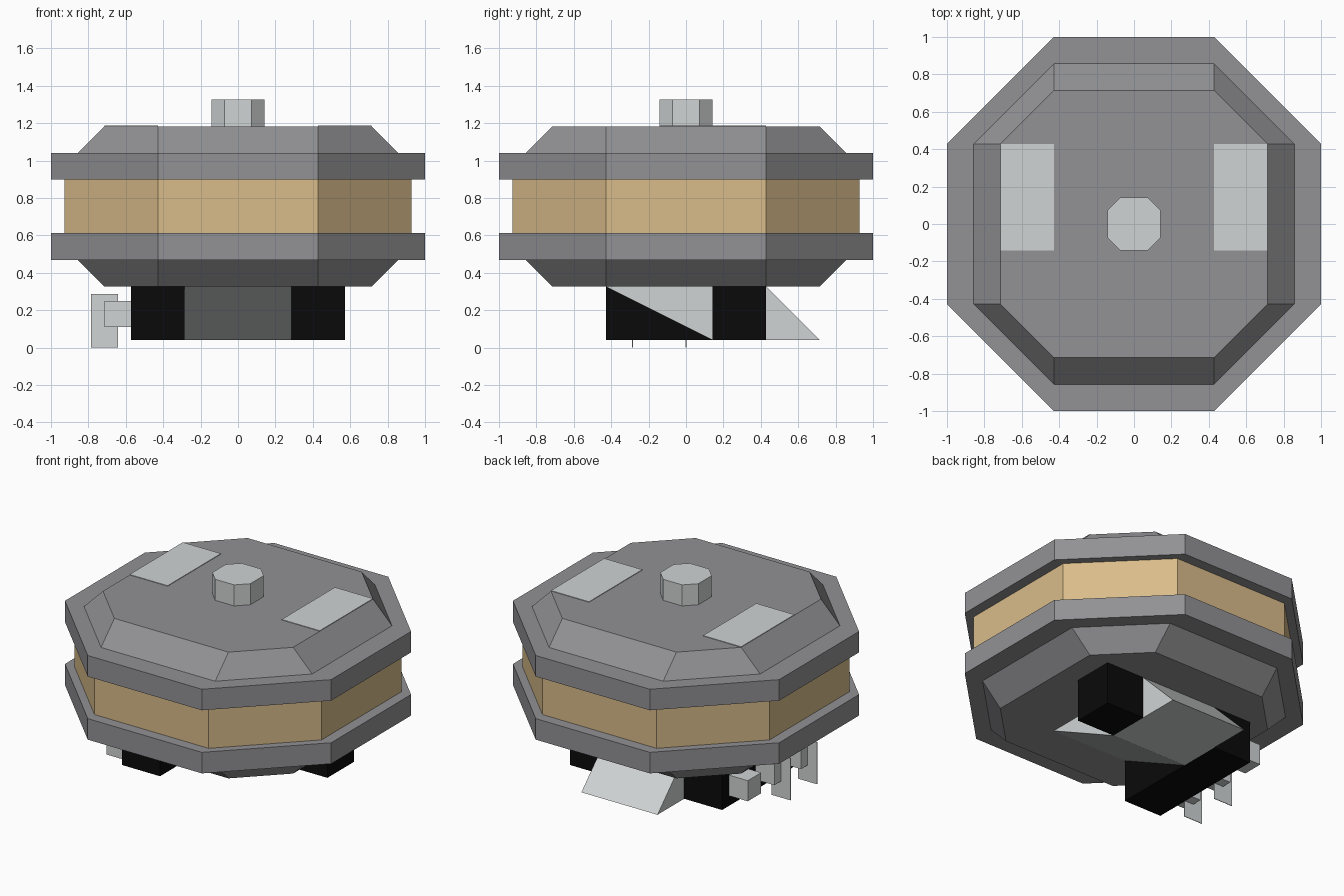
import bpy, bmesh

if "Cube" in bpy.data.objects:
    bpy.data.objects.remove(bpy.data.objects["Cube"])

U = 1 / 7      # model grid unit
Z0 = 0.04      # underside height of the chassis


def srgb(r, g, b):
    f = lambda c: c / 12.92 if c <= 0.04045 else ((c + 0.055) / 1.055) ** 2.4
    return (f(r / 255), f(g / 255), f(b / 255), 1)


def material(name, rgb):
    m = bpy.data.materials.new(name)
    m.diffuse_color = srgb(*rgb)
    m.use_nodes = True
    m.node_tree.nodes["Principled BSDF"].inputs["Base Color"].default_value = m.diffuse_color
    return m


GREY = material("mid grey", (146, 146, 149))
LIGHT = material("light grey", (208, 212, 212))
TAN = material("tan", (217, 188, 138))
BLACK = material("black", (10, 10, 10))


def finish(name, bm, mat):
    bmesh.ops.recalc_face_normals(bm, faces=bm.faces)
    me = bpy.data.meshes.new(name)
    bm.to_mesh(me)
    bm.free()
    me.materials.append(mat)
    ob = bpy.data.objects.new(name, me)
    bpy.context.collection.objects.link(ob)
    return ob


def octagon_stack(name, rings, half, mat):
    """Closed solid through octagonal rings (apothem, z); half = half side length."""
    bm = bmesh.new()
    loops = []
    for a, z in rings:
        pts = [(a, -half), (a, half), (half, a), (-half, a),
               (-a, half), (-a, -half), (-half, -a), (half, -a)]
        loops.append([bm.verts.new((x, y, z)) for x, y in pts])
    for lo, hi in zip(loops, loops[1:]):
        for i in range(8):
            j = (i + 1) % 8
            bm.faces.new((lo[i], lo[j], hi[j], hi[i]))
    bm.faces.new(loops[0])
    bm.faces.new(loops[-1])
    return finish(name, bm, mat)


def extrude_x(name, profile, x0, x1, mat):
    """Prism along x from a (y, z) profile."""
    bm = bmesh.new()
    a = [bm.verts.new((x0, y, z)) for y, z in profile]
    b = [bm.verts.new((x1, y, z)) for y, z in profile]
    bm.faces.new(a)
    bm.faces.new(b)
    for i in range(len(a)):
        j = (i + 1) % len(a)
        bm.faces.new((a[i], a[j], b[j], b[i]))
    return finish(name, bm, mat)


def box(name, x, y, z, mat):
    return extrude_x(name, [(y[0], z[0]), (y[1], z[0]), (y[1], z[1]), (y[0], z[1])],
                     x[0], x[1], mat)


# Octagonal housing: bevelled lower shell, tan band, bevelled upper shell
z = [Z0 + U * i for i in range(10)]
octagon_stack("lower_shell", [(5 * U, z[2]), (6 * U, z[3]), (1, z[3]), (1, z[4])], 3 * U, GREY)
octagon_stack("middle_band", [(0.928, z[4]), (0.928, z[6])], 3 * U, TAN)
octagon_stack("upper_shell", [(1, z[6]), (1, z[7]), (6 * U, z[7]), (5 * U, z[8])], 3 * U, GREY)
octagon_stack("top_knob", [(U, z[8]), (U, z[9])], U / 2, LIGHT)

# Painted panels on the lid
for side, label in ((-1, "left"), (1, "right")):
    xs = sorted((side * 3 * U, side * 5 * U))
    box(label + "_lid_panel", xs, (-U, 3 * U), (z[8], z[8] + 0.004), LIGHT)

# Underside: long left block, short right block, sloped centre piece
box("left_block", (-4 * U, -2 * U), (-3 * U, 3 * U), (z[0], z[2]), BLACK)
box("right_block", (2 * U, 4 * U), (U, 3 * U), (z[0], z[2]), BLACK)
extrude_x("sloped_centre", [(-3 * U, z[2]), (U, z[0]), (5 * U, z[0]), (3 * U, z[2])],
          -2 * U, 2 * U, LIGHT)

# Side pegs, two of them carrying thin hanging tabs
for i, y in enumerate((2 * U, 0, -2 * U)):
    box(f"side_peg_{i}", (-5 * U, -4 * U), (y - U / 2, y + U / 2), (0.11, 0.25), LIGHT)
    if i:
        box(f"hanging_tab_{i}", (-5.5 * U, -4.5 * U), (y - 0.002, y + 0.002), (0, 2 * U), LIGHT)
